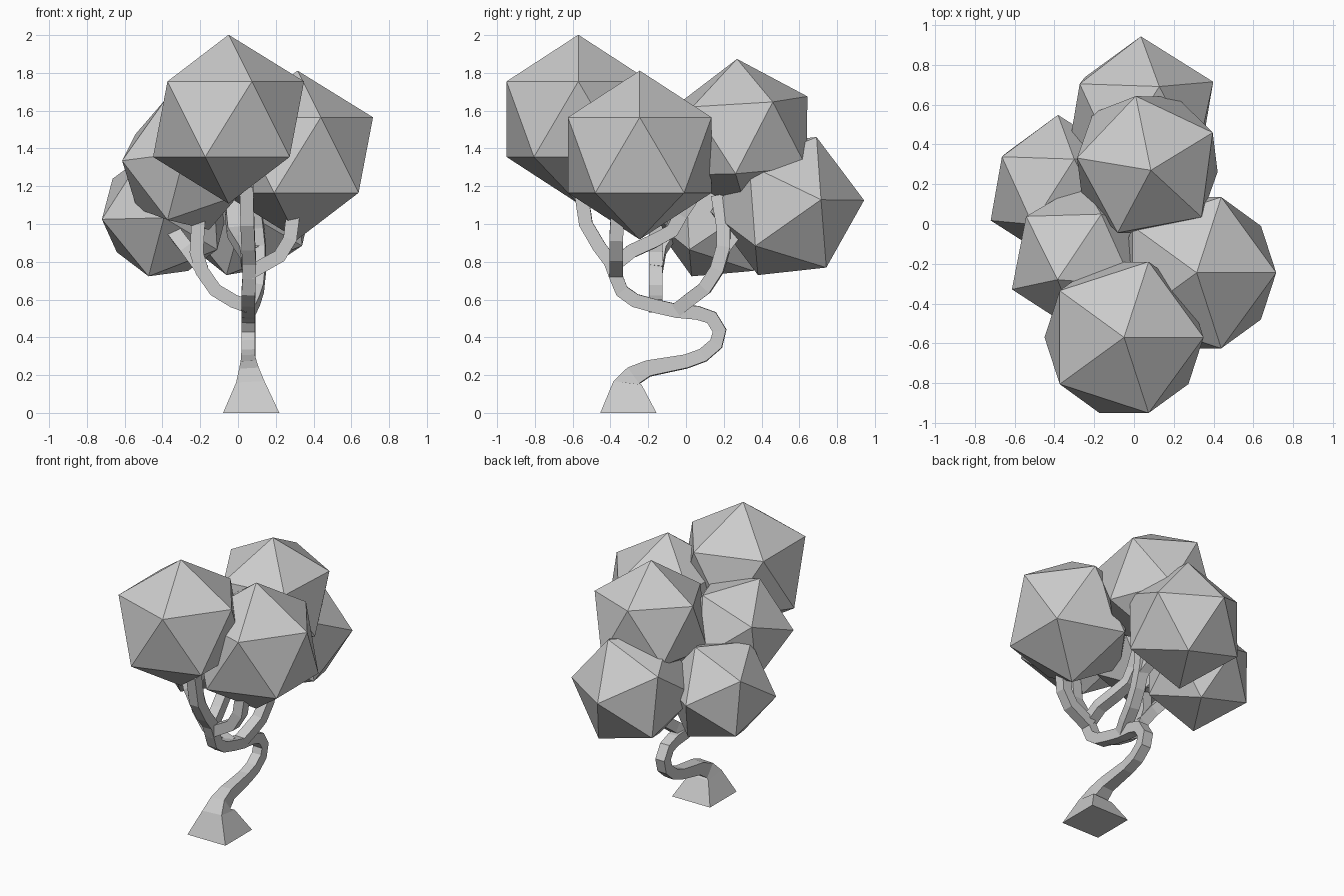
import bpy, bmesh
from mathutils import Vector, Matrix


def finish(name, bm):
    bmesh.ops.recalc_face_normals(bm, faces=bm.faces)
    mesh = bpy.data.meshes.new(name)
    bm.to_mesh(mesh)
    bm.free()
    bpy.context.collection.objects.link(bpy.data.objects.new(name, mesh))


def foliage(name, center, radius, pole=(0, 0, 1), ring=(1, 0, 0.5)):
    """20-sided leaf ball; pole and ring aim two neighbouring corners."""
    z = Vector(pole).normalized()
    x = Vector(ring)
    x = (x - z * x.dot(z)).normalized()
    m = Matrix((x, z.cross(x), z)).transposed().to_4x4()
    m.translation = center
    bm = bmesh.new()
    bmesh.ops.create_icosphere(bm, subdivisions=1, radius=radius, matrix=m)
    finish(name, bm)


def limb(name, points, side=(1, 0, 0), half=0.036):
    """Square tube along points (x, y, z[, half width])."""
    pts = [Vector(p[:3]) for p in points]
    halves = [p[3] if len(p) > 3 else half for p in points]
    side = Vector(side)
    bm = bmesh.new()
    prev = None
    for i, p in enumerate(pts):
        t = (pts[min(i + 1, len(pts) - 1)] - pts[max(i - 1, 0)]).normalized()
        if i == 0 and p.z == 0:
            t = Vector((0, 0, 1))
        side = (side - t * side.dot(t)).normalized()
        other = t.cross(side)
        loop = [bm.verts.new(p + (side * a + other * b) * halves[i])
                for a, b in ((-1, -1), (1, -1), (1, 1), (-1, 1))]
        if prev:
            for k in range(4):
                n = (k + 1) % 4
                bm.faces.new((prev[k], prev[n], loop[n], loop[k]))
        else:
            bm.faces.new(loop[::-1])
        prev = loop
    bm.faces.new(prev)
    finish(name, bm)


# Leaf balls
foliage("foliage_front_top", (-0.05, -0.57, 1.555), 0.447)
foliage("foliage_right", (0.315, -0.245, 1.365), 0.447)
foliage("foliage_back_top", (0.067, 0.297, 1.467), 0.408, (0.018, -0.027, 0.408), (0.328, 0.163, 0.17))
foliage("foliage_left", (-0.269, -0.17, 1.314), 0.38, (-0.116, -0.11, 0.346), (-0.271, 0.21, 0.156))
foliage("foliage_left_low", (-0.387, 0.178, 1.052), 0.371, (0.087, 0.149, 0.331), (-0.278, 0.162, 0.191))
foliage("foliage_back_low", (0.033, 0.536, 1.095), 0.408, (0.094, 0.155, 0.365), (0.357, 0.18, 0.05))

# Flared base and S-shaped trunk, rising into the front leaf ball
limb("trunk", [
    (0.07, -0.305, 0, 0.149), (0.065, -0.31, 0.155, 0.075), (0.06, -0.28, 0.195, 0.052),
    (0.058, -0.2, 0.235, 0.042), (0.055, 0.0, 0.272), (0.055, 0.09, 0.305),
    (0.055, 0.16, 0.365), (0.055, 0.178, 0.435), (0.055, 0.135, 0.505),
    (0.055, 0.06, 0.53), (0.055, -0.05, 0.54), (0.055, -0.16, 0.565),
    (0.055, -0.27, 0.595), (0.055, -0.34, 0.645), (0.06, -0.37, 0.72),
    (0.06, -0.40, 0.80), (0.055, -0.46, 0.88), (0.05, -0.53, 1.0), (0.045, -0.56, 1.2)])

# Branches, one to each remaining leaf ball
limb("branch_right", [
    (0.06, -0.37, 0.74), (0.13, -0.37, 0.78), (0.22, -0.37, 0.83),
    (0.275, -0.37, 0.92), (0.295, -0.36, 1.08)], (0, 1, 0))
limb("branch_back_top", [
    (0.055, -0.37, 0.79), (0.045, -0.29, 0.855), (0.01, -0.17, 0.91),
    (-0.02, -0.08, 0.96), (-0.03, -0.03, 1.05), (-0.01, 0.08, 1.22)])
limb("branch_left", [
    (0.055, -0.16, 0.565), (-0.02, -0.16, 0.59), (-0.12, -0.16, 0.65),
    (-0.19, -0.16, 0.75), (-0.22, -0.16, 0.85), (-0.205, -0.16, 1.1)], (0, 1, 0))
limb("branch_left_low", [
    (-0.19, -0.16, 0.76), (-0.27, -0.14, 0.87), (-0.34, -0.08, 0.96),
    (-0.38, 0.03, 1.06)], (0, 1, 0))
limb("branch_back_low", [
    (0.055, -0.05, 0.545), (0.08, 0.02, 0.60), (0.10, 0.10, 0.66),
    (0.11, 0.165, 0.76), (0.11, 0.20, 0.88), (0.10, 0.20, 0.98), (0.08, 0.17, 1.15)])
limb("branch_back_low_tip", [
    (0.11, 0.19, 0.86), (0.08, 0.25, 0.94), (0.05, 0.36, 1.02)])
